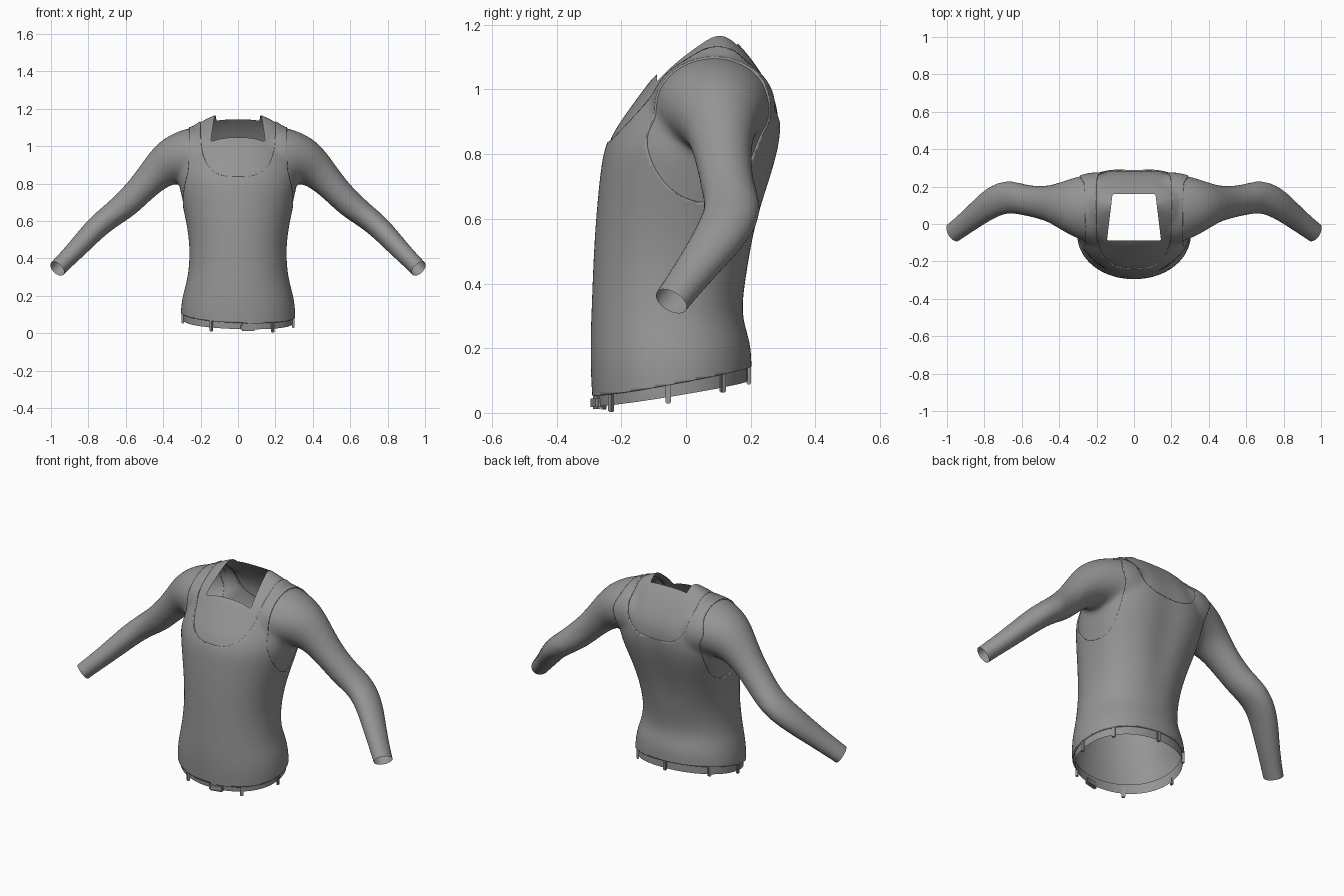
import bpy, bmesh, math
from mathutils import Vector, Matrix
from mathutils.bvhtree import BVHTree

if "Cube" in bpy.data.objects:
    bpy.data.objects.remove(bpy.data.objects["Cube"])

grey = bpy.data.materials.new("plain grey")
grey.use_nodes = True
grey.diffuse_color = (0.3, 0.3, 0.3, 1)
bsdf = grey.node_tree.nodes["Principled BSDF"]
bsdf.inputs["Base Color"].default_value = grey.diffuse_color
bsdf.inputs["Roughness"].default_value = 0.8


def add_object(name, bm, angle=60):
    mesh = bpy.data.meshes.new(name)
    bm.to_mesh(mesh)
    bm.free()
    obj = bpy.data.objects.new(name, mesh)
    bpy.context.collection.objects.link(obj)
    mesh.materials.append(grey)
    for o in bpy.context.selected_objects:
        o.select_set(False)
    obj.select_set(True)
    bpy.context.view_layer.objects.active = obj
    bpy.ops.object.shade_smooth_by_angle(angle=math.radians(angle))
    return obj


def loft(bm, rings):
    """Closed tube through rings of points."""
    loops = [[bm.verts.new(p) for p in ring] for ring in rings]
    n = len(loops[0])
    for a, b in zip(loops, loops[1:]):
        for i in range(n):
            bm.faces.new((a[i], a[(i + 1) % n], b[(i + 1) % n], b[i]))
    bm.faces.new(loops[0][::-1])
    bm.faces.new(loops[-1])


def torso_ring(z, w, front, back, n=40):
    cy, depth = (front + back) / 2, (back - front) / 2
    groove = 0.014 * math.exp(-((z - 0.75) / 0.25) ** 2)
    # The back is round at the hips and broad at the shoulder blades
    squareness = 2.15 + 0.75 * min(1, max(0, (z - 0.4) / 0.45))
    ring = []
    for i in range(n):
        a = 2 * math.pi * i / n
        c, s = math.cos(a), math.sin(a)
        k = 2 / (squareness if s > 0 else 2.1)
        x = w * math.copysign(abs(c) ** k, c)
        y = cy + depth * math.copysign(abs(s) ** k, s)
        if s > 0:
            y -= groove * math.exp(-(x / 0.05) ** 2)
        ring.append((x, y, z))
    return ring


# Torso: height, half width, front y, back y
TORSO = [(-0.10, .30, -.28, .20), (0.05, .302, -.286, .20), (0.14, .303, -.291, .199),
         (0.22, .287, -.291, .197), (0.29, .266, -.289, .168), (0.37, .257, -.286, .174),
         (0.45, .254, -.283, .188), (0.55, .264, -.278, .207), (0.65, .284, -.270, .235),
         (0.75, .308, -.260, .268), (0.82, .322, -.249, .286), (0.88, .320, -.220, .294),
         (0.94, .31, -.177, .289), (0.99, .295, -.140, .272), (1.04, .278, -.105, .243),
         (1.10, .252, -.030, .202), (1.14, .185, .025, .165), (1.17, .127, .065, .135),
         (1.18, .08, .08, .12)]

# Arm: centre x, y, z, radius across, radius front to back
ARM = [(.10, .08, .93, .14, .17), (.20, .085, .948, .168, .198), (.28, .09, .945, .149, .176),
       (.36, .10, .918, .13, .143), (.43, .108, .865, .099, .104), (.505, .115, .785, .08, .088),
       (.595, .13, .69, .077, .083), (.677, .15, .63, .067, .094), (.762, .118, .562, .064, .087),
       (.862, .034, .45, .055, .067), (.967, -.046, .346, .048, .058),
       (1.05, -.108, .255, .047, .055)]


def arm_rings(side, n=24):
    centres = [Vector(s[:3]) for s in ARM]
    rings = []
    for i, c in enumerate(centres):
        t = (centres[min(i + 1, len(ARM) - 1)] - centres[max(i - 1, 0)]).normalized()
        v = Vector((0, 1, 0))
        v = (v - t * v.dot(t)).normalized()
        u = t.cross(v)
        ring = []
        for j in range(n):
            a = 2 * math.pi * j / n
            p = c + u * math.cos(a) * ARM[i][3] + v * math.sin(a) * ARM[i][4]
            ring.append((side * p.x, p.y, p.z))
        rings.append(ring)
    return rings


# Blend torso and arms into one smooth body
bm = bmesh.new()
loft(bm, [torso_ring(*r) for r in TORSO])
for side in (1, -1):
    loft(bm, arm_rings(side))
bmesh.ops.recalc_face_normals(bm, faces=bm.faces)
blank = add_object("body_blank", bm)
blank.modifiers.new("Round", "SUBSURF").levels = 2
remesh = blank.modifiers.new("Blend", "REMESH")
remesh.mode, remesh.voxel_size = "VOXEL", 0.012
smooth = blank.modifiers.new("Smooth", "SMOOTH")
smooth.factor, smooth.iterations = 0.5, 14
body = bpy.data.meshes.new_from_object(blank.evaluated_get(bpy.context.evaluated_depsgraph_get()))
bpy.data.objects.remove(blank)


# Fields: a part keeps the surface where its fields are positive
def hem(p):
    return 0.055 + 0.185 * (p.y + 0.285) - 0.04 * p.x


def belt_bottom(p):
    return 0.025 + 0.16 * (p.y + 0.26) - 0.03 * p.x


def armhole(p):
    x = abs(p.x)
    oval = 0.2 * (math.hypot((p.y - 0.065) / 0.2, (p.z - 0.90) / 0.255) - 1)
    strap = 0.258 - x
    soft = (oval + strap + math.sqrt((oval - strap) ** 2 + 0.0004)) / 2
    return min(soft, 0.39 - x)


def neckline(p):
    depth = 0.285 if p.y < 0.1 else 0.235
    drop = max(0, 1.12 - p.z) / depth
    return 0.2 * (((abs(p.x) / 0.2) ** 3 + drop ** 3) ** (1 / 3) - 1)


def neck_hole(p):
    if p.z < 0.95:
        return 1
    half = 0.145 - 0.12 * (p.y + 0.09)
    return max(abs(p.x) - half, -0.09 - p.y, p.y - 0.16)


WRIST = Vector(ARM[-2][:3])
WRIST_DIR = (WRIST - Vector(ARM[-3][:3])).normalized()


def wrist(p):
    return (WRIST - Vector((abs(p.x), p.y, p.z))).dot(WRIST_DIR)


def trim(bm, field):
    """Cut the surface along field = 0 and drop the negative side."""
    value = {v: field(v.co) for v in bm.verts}
    rim = []
    for e in list(bm.edges):
        a, b = e.verts
        fa, fb = value[a], value[b]
        if fa * fb < 0:
            new = bmesh.utils.edge_split(e, a, fa / (fa - fb))[1]
            value[new] = 0
            rim.append(new)
    bmesh.ops.connect_verts(bm, verts=rim)
    gone = [f for f in bm.faces if sum(value[v] for v in f.verts) < 0]
    bmesh.ops.delete(bm, geom=gone, context="FACES")


def piece(name, fields, offset):
    bm = bmesh.new()
    bm.from_mesh(body)
    for field in fields:
        trim(bm, field)
    bm.normal_update()
    for v, n in [(v, v.normal.copy()) for v in bm.verts]:
        v.co += n * offset
    return add_object(name, bm)


# Tank top with a folded rim
shirt = piece("tank_top", [lambda p: p.z - hem(p), armhole, neckline], 0.005)
rim = shirt.modifiers.new("Rim", "SOLIDIFY")
rim.thickness, rim.offset, rim.use_rim_only = 0.009, -1, True

# Bare skin: upper chest and neck, then both arms
piece("chest_and_neck", [lambda p: 0.012 - neckline(p), neck_hole, lambda p: p.z - 0.75], -0.001)
piece("arms", [lambda p: 0.012 - armhole(p), wrist, lambda p: p.z - 0.2], -0.001)

# Waistband
piece("waistband", [lambda p: p.z - belt_bottom(p), lambda p: hem(p) + 0.02 - p.z], -0.008)

# Belt loops and buckle sit on the waistband
bm = bmesh.new()
bm.from_mesh(body)
tree = BVHTree.FromBMesh(bm)
bm.free()


def on_waist(name, x, y, size, drop, bevel):
    target = Vector((x, y, 0))
    target.z = hem(target) - drop
    start = Vector((0, -0.045, target.z))
    aim = (target - start).normalized()
    hit = tree.ray_cast(start, aim)[0] - aim * 0.004
    bm = bmesh.new()
    bmesh.ops.create_cube(bm, size=1)
    bmesh.ops.scale(bm, vec=size, verts=bm.verts)
    bmesh.ops.bevel(bm, geom=bm.edges[:], offset=bevel, segments=2, affect="EDGES")
    turn = aim.to_track_quat("Y", "Z").to_matrix().to_4x4()
    bmesh.ops.transform(bm, matrix=Matrix.Translation(hit) @ turn, verts=bm.verts)
    add_object(name, bm, 40)


LOOPS = [(-.14, -.25), (.175, -.22), (-.3, -.055), (.3, -.055), (-.24, .12), (.24, .12), (0, .2)]
for i, (x, y) in enumerate(LOOPS):
    on_waist(f"belt_loop_{i + 1}", x, y, (0.018, 0.014, 0.06), 0.027, 0.003)
on_waist("buckle", 0.055, -0.28, (0.08, 0.022, 0.04), 0.022, 0.007)
